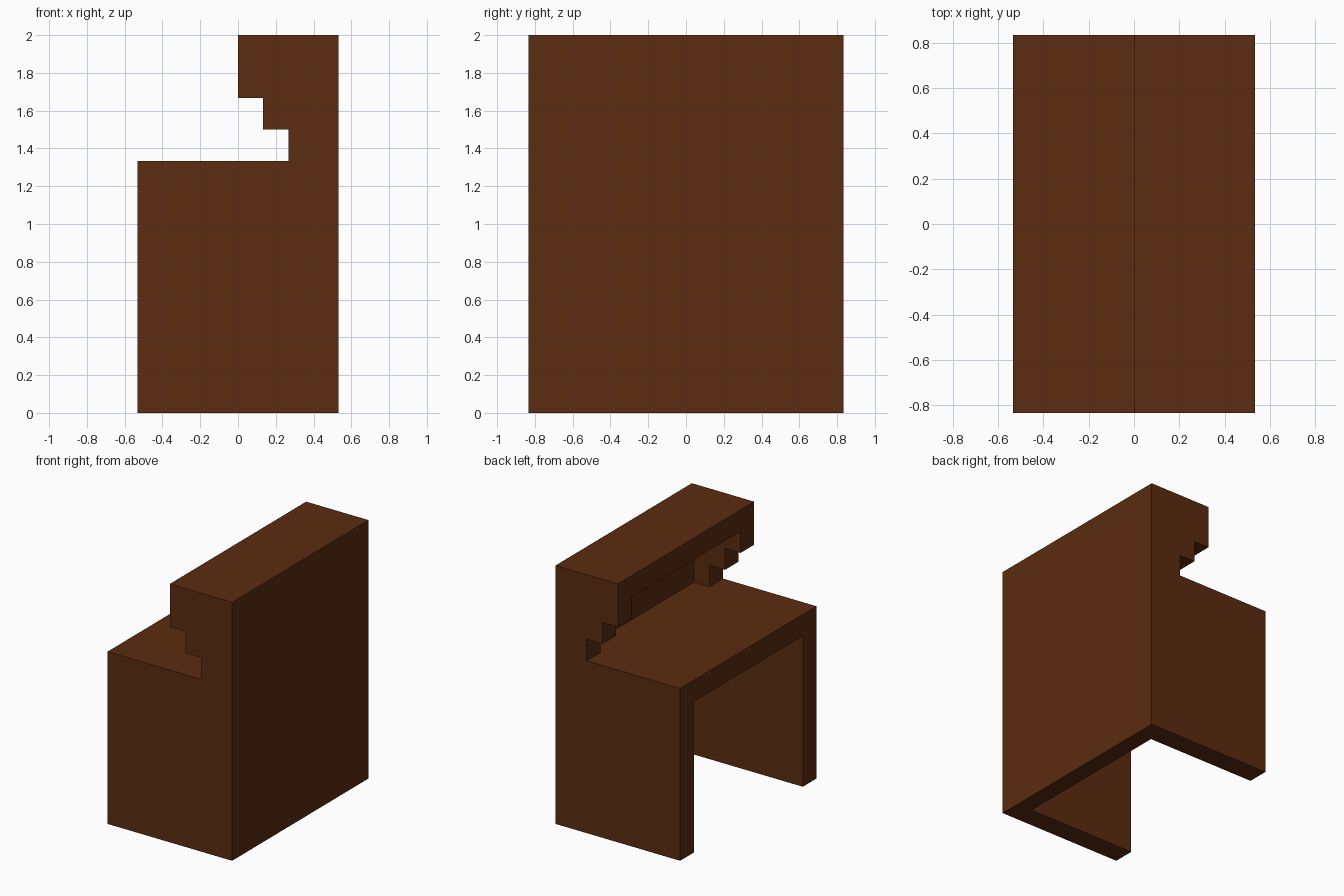
import bpy, bmesh

if "Cube" in bpy.data.objects:
    bpy.data.objects.remove(bpy.data.objects["Cube"])

X, Y = 0.5333, 0.8333        # half depth, half width
BACK = 0.40                  # inner face of the back panel
INNER = 0.6667               # inner face of the side panels
SEAT_Z = 1.3333              # worktop height

wood = bpy.data.materials.new("dark_brown_wood")
wood.diffuse_color = (0.105, 0.025, 0.005, 1)
wood.use_nodes = True
wood.node_tree.nodes["Principled BSDF"].inputs["Base Color"].default_value = wood.diffuse_color


def extrude_profile(name, pts, half):
    """Extrude an x-z outline along y from -half to +half."""
    bm = bmesh.new()
    face = bm.faces.new([bm.verts.new((x, -half, z)) for x, z in pts])
    ext = bmesh.ops.extrude_face_region(bm, geom=[face])
    moved = [g for g in ext["geom"] if isinstance(g, bmesh.types.BMVert)]
    bmesh.ops.translate(bm, verts=moved, vec=(0, 2 * half, 0))
    bmesh.ops.recalc_face_normals(bm, faces=bm.faces)
    me = bpy.data.meshes.new(name)
    bm.to_mesh(me)
    bm.free()
    me.materials.append(wood)
    ob = bpy.data.objects.new(name, me)
    bpy.context.collection.objects.link(ob)
    return ob


def cut(target, name, x0, x1, z0, z1):
    """Cut a box between the side panels out of the target."""
    cutter = extrude_profile(name, [(x0, z0), (x1, z0), (x1, z1), (x0, z1)], INNER)
    mod = target.modifiers.new(name, 'BOOLEAN')
    mod.operation, mod.solver, mod.object = 'DIFFERENCE', 'EXACT', cutter
    bpy.context.view_layer.objects.active = target
    bpy.ops.object.modifier_apply(modifier=name)
    bpy.data.objects.remove(cutter)


# Desk body: stepped side outline over the full width
desk = extrude_profile("desk_body", [
    (-X, 0), (X, 0), (X, 2), (0, 2), (0, 1.6667), (0.1333, 1.6667),
    (0.1333, 1.5), (0.2667, 1.5), (0.2667, SEAT_Z), (-X, SEAT_Z)], Y)

# Knee space under the worktop, and the niche under the top shelf
cut(desk, "knee_space", -1, BACK, -0.5, 1.1667)
cut(desk, "shelf_niche", -0.2, BACK, SEAT_Z, 1.8333)
